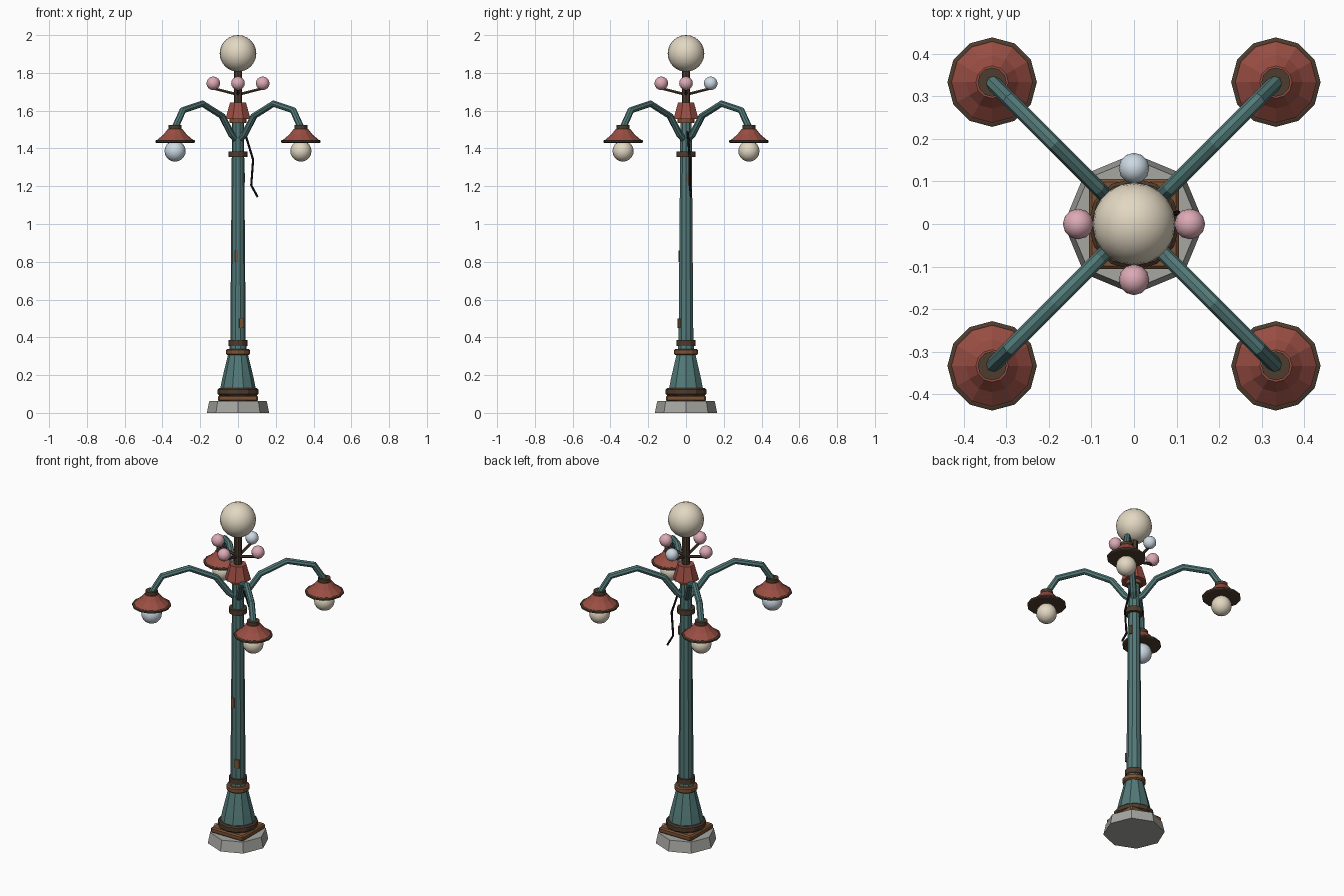
import bpy, bmesh, math
from mathutils import Matrix, Vector

cube = bpy.data.objects.get("Cube")
if cube:
    bpy.data.objects.remove(cube, do_unlink=True)


def material(name, rgb):
    m = bpy.data.materials.new(name)
    m.use_nodes = True
    m.diffuse_color = (*rgb, 1)
    m.node_tree.nodes["Principled BSDF"].inputs["Base Color"].default_value = (*rgb, 1)
    return m


TEAL = material("teal paint", (0.085, 0.195, 0.19))
RED = material("faded red", (0.32, 0.075, 0.055))
CREAM = material("cream glass", (0.76, 0.68, 0.54))
PINK = material("pink glass", (0.72, 0.40, 0.46))
BLUE = material("pale blue glass", (0.61, 0.70, 0.77))
STONE = material("grey stone", (0.38, 0.38, 0.36))
RUST = material("rust brown", (0.20, 0.085, 0.035))
DARK = material("dark bronze", (0.075, 0.045, 0.027))
BLACK = material("black wire", (0.012, 0.011, 0.011))


def finish(name, bm, mat, smooth=False):
    bmesh.ops.recalc_face_normals(bm, faces=bm.faces)
    for f in bm.faces:
        f.smooth = smooth
    me = bpy.data.meshes.new(name)
    bm.to_mesh(me)
    bm.free()
    me.materials.append(mat)
    ob = bpy.data.objects.new(name, me)
    bpy.context.collection.objects.link(ob)
    return ob


def lathe(name, profile, mat, sides=10, at=(0, 0), turn=0.0):
    """Turn a (radius, height) profile about a vertical axis, capped at both ends."""
    bm = bmesh.new()
    rings = []
    for r, z in profile:
        rings.append([bm.verts.new((at[0] + r * math.cos(turn + math.tau * i / sides),
                                    at[1] + r * math.sin(turn + math.tau * i / sides), z))
                      for i in range(sides)])
    for a, b in zip(rings, rings[1:]):
        for i in range(sides):
            j = (i + 1) % sides
            bm.faces.new((a[i], a[j], b[j], b[i]))
    bm.faces.new(rings[0])
    bm.faces.new(rings[-1])
    return finish(name, bm, mat)


def ball(name, centre, r, mat, u=16, v=10):
    bm = bmesh.new()
    bmesh.ops.create_uvsphere(bm, u_segments=u, v_segments=v, radius=r,
                              matrix=Matrix.Translation(centre))
    return finish(name, bm, mat, smooth=True)


def box(name, centre, size, mat, bevel=0.0, turn=0.0):
    bm = bmesh.new()
    bmesh.ops.create_cube(bm, size=1, matrix=Matrix.Translation(centre)
                          @ Matrix.Rotation(turn, 4, "Z") @ Matrix.Diagonal((*size, 1)))
    if bevel:
        bmesh.ops.bevel(bm, geom=bm.edges[:], offset=bevel, segments=1, affect="EDGES")
    return finish(name, bm, mat)


def tube(name, points, r, mat, resolution=2):
    cu = bpy.data.curves.new(name, "CURVE")
    cu.dimensions = "3D"
    cu.bevel_depth = r
    cu.bevel_resolution = resolution
    cu.use_fill_caps = True
    sp = cu.splines.new("POLY")
    sp.points.add(len(points) - 1)
    for p, co in zip(sp.points, points):
        p.co = (*co, 1)
    sp.use_smooth = False
    cu.materials.append(mat)
    ob = bpy.data.objects.new(name, cu)
    bpy.context.collection.objects.link(ob)
    bpy.ops.object.select_all(action="DESELECT")
    ob.select_set(True)
    bpy.context.view_layer.objects.active = ob
    bpy.ops.object.convert(target="MESH")
    return ob


# Foot: stone octagon, square plate, round collar, flared bell
lathe("stone_base", [(0.165, 0), (0.152, 0.062)], STONE, 8)
box("foot_plate", (0, 0, 0.077), (0.212, 0.212, 0.032), RUST, 0.007)
lathe("foot_collar", [(0.1, 0.092), (0.108, 0.1), (0.108, 0.124), (0.1, 0.131)], DARK, 12)
lathe("bell", [(0.095, 0.125), (0.084, 0.18), (0.052, 0.312)], TEAL, 10)
lathe("bell_ring", [(0.056, 0.306), (0.063, 0.312), (0.063, 0.332), (0.056, 0.338)], RUST, 12)
lathe("bell_neck", [(0.046, 0.33), (0.044, 0.36)], TEAL, 10)
lathe("lower_ring", [(0.049, 0.353), (0.049, 0.385)], DARK, 12)

# Pole with its upper ring
lathe("pole", [(0.041, 0.37), (0.033, 1.36), (0.031, 1.55)], TEAL, 10)
lathe("upper_ring", [(0.049, 1.355), (0.049, 1.385)], DARK, 12)

# Rust patches on the pole
box("front_rust_low", (0.019, -0.037, 0.475), (0.026, 0.009, 0.05), RUST, turn=0.3)
box("front_rust_mid", (-0.008, -0.036, 0.83), (0.018, 0.009, 0.06), RUST)
box("side_rust_high", (0.033, 0.012, 1.245), (0.009, 0.017, 0.05), RUST)

# Red hub, stem and main globe
lathe("hub_collar", [(0.044, 1.535), (0.044, 1.557)], RUST, 12)
lathe("hub", [(0.071, 1.555), (0.069, 1.565), (0.046, 1.642)], RED, 8, turn=math.pi / 8)
lathe("stem", [(0.021, 1.635), (0.021, 1.83)], DARK, 8)
ball("main_globe", (0, 0, 1.903), 0.097, CREAM, 20, 12)

# Four small globes on thin branches
for i, (tag, mat) in enumerate([("left", PINK), ("back", BLUE), ("right", PINK), ("front", PINK)]):
    d = Vector((math.cos(i * math.pi / 2), math.sin(i * math.pi / 2), 0))
    up = Vector((0, 0, 1))
    tube(tag + "_branch", [up * 1.685, d * 0.131 + up * 1.718], 0.008, DARK, 1)
    ball(tag + "_small_globe", d * 0.131 + up * 1.745, 0.036, mat, 12, 8)

# Four curved arms, each with a hanging lamp
ARM = [(0.008, 1.445), (0.035, 1.475), (0.085, 1.572), (0.188, 1.637), (0.292, 1.602), (0.333, 1.51)]
for sx, sy, tag in [(1, -1, "front_left"), (-1, -1, "front_right"),
                    (1, 1, "back_left"), (-1, 1, "back_right")]:
    tube(tag + "_arm", [(sx * d, sy * d, z) for d, z in ARM], 0.018, TEAL)
    at = (sx * 0.333, sy * 0.333)
    lathe(tag + "_lamp_cap", [(0.034, 1.495), (0.034, 1.523)], DARK, 12, at)
    lathe(tag + "_shade", [(0.1, 1.441), (0.062, 1.473), (0.038, 1.503)], RED, 12, at)
    lathe(tag + "_shade_rim", [(0.1, 1.43), (0.105, 1.433), (0.105, 1.442), (0.098, 1.445)], DARK, 12, at)
    glass = BLUE if tag == "front_right" else CREAM
    ball(tag + "_bulb", (*at, 1.386), 0.056, glass, 16, 10)

# Loose wire hanging from the arm joint
tube("loose_wire", [(0.03, 0.008, 1.49), (0.045, 0.012, 1.455), (0.08, 0.02, 1.34),
                    (0.07, 0.02, 1.205), (0.104, 0.026, 1.143)], 0.006, BLACK, 1)
